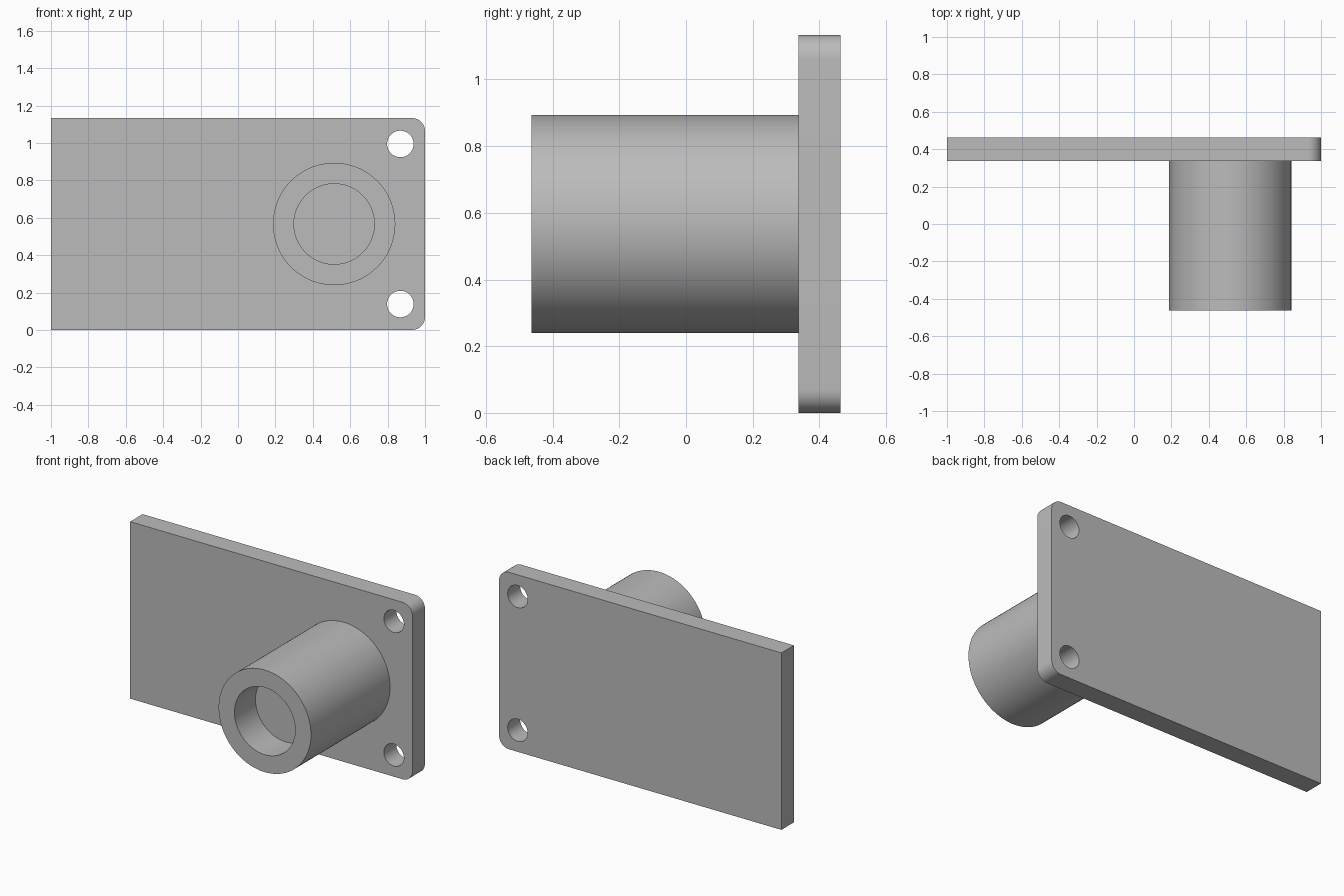
import bpy
import bmesh
from math import cos, sin, pi, radians
from mathutils import Matrix, Vector

cube = bpy.data.objects.get("Cube")
if cube:
    bpy.data.objects.remove(cube, do_unlink=True)

# Plain grey metal
GREY = (0.5, 0.5, 0.5, 1)
metal = bpy.data.materials.new("grey metal")
metal.use_nodes = True
metal.diffuse_color = GREY
metal.node_tree.nodes["Principled BSDF"].inputs["Base Color"].default_value = GREY

HEIGHT = 1.133
MID_Z = HEIGHT / 2
PLATE_FRONT, PLATE_BACK = 0.337, 0.463
TUBE_FRONT, TUBE_X = -0.463, 0.514
CORNER = 0.07


def arc(cx, cz, r, start, end, steps):
    angles = [start + (end - start) * i / steps for i in range(steps + 1)]
    return [(cx + r * cos(a), cz + r * sin(a)) for a in angles]


def finish(obj):
    obj.data.materials.clear()
    obj.data.materials.append(metal)
    bpy.ops.object.select_all(action="DESELECT")
    obj.select_set(True)
    bpy.context.view_layer.objects.active = obj
    bpy.ops.object.shade_smooth_by_angle(angle=radians(30))


# Mounting plate: outline rounded at its left end, with two bolt holes
outline = [(-1, HEIGHT), (-1, 0)]
outline += arc(1 - CORNER, CORNER, CORNER, -pi / 2, 0, 12)
outline += arc(1 - CORNER, HEIGHT - CORNER, CORNER, 0, pi / 2, 12)
holes = [arc(0.868, MID_Z + s * 0.428, 0.071, 0, 2 * pi, 48)[:-1] for s in (-1, 1)]

curve = bpy.data.curves.new("plate_outline", "CURVE")
curve.dimensions = "2D"
curve.fill_mode = "BOTH"
curve.extrude = (PLATE_BACK - PLATE_FRONT) / 2
for loop in [outline] + holes:
    spline = curve.splines.new("POLY")
    spline.points.add(len(loop) - 1)
    for point, (x, z) in zip(spline.points, loop):
        point.co = (x, z, 0, 1)
    spline.use_cyclic_u = True

helper = bpy.data.objects.new("plate_outline", curve)
bpy.context.collection.objects.link(helper)
depsgraph = bpy.context.evaluated_depsgraph_get()
mesh = bpy.data.meshes.new_from_object(helper.evaluated_get(depsgraph))
bpy.data.objects.remove(helper, do_unlink=True)
mesh.transform(Matrix.Translation((0, (PLATE_FRONT + PLATE_BACK) / 2, 0))
               @ Matrix.Rotation(pi / 2, 4, "X"))

# Weld the caps to the walls and merge the flat triangles
bm = bmesh.new()
bm.from_mesh(mesh)
bmesh.ops.remove_doubles(bm, verts=bm.verts, dist=0.0005)
bmesh.ops.dissolve_limit(bm, angle_limit=radians(1), verts=bm.verts, edges=bm.edges)
bmesh.ops.recalc_face_normals(bm, faces=bm.faces)
bm.to_mesh(mesh)
bm.free()
plate = bpy.data.objects.new("mounting_plate", mesh)
bpy.context.collection.objects.link(plate)
finish(plate)

# Boss: turned profile with a blind bore in its front end
profile = [(0, -0.25), (0.215, -0.25), (0.215, TUBE_FRONT),
           (0.327, TUBE_FRONT), (0.327, PLATE_FRONT), (0, PLATE_FRONT)]
bm = bmesh.new()
verts = [bm.verts.new((r, y, 0)) for r, y in profile]
edges = [bm.edges.new(pair) for pair in zip(verts, verts[1:])]
bmesh.ops.spin(bm, geom=verts + edges, cent=(0, 0, 0), axis=(0, 1, 0),
               angle=2 * pi, steps=96, use_merge=False)
bmesh.ops.remove_doubles(bm, verts=bm.verts, dist=0.0005)
bmesh.ops.recalc_face_normals(bm, faces=bm.faces)
bmesh.ops.translate(bm, verts=bm.verts, vec=Vector((TUBE_X, 0, MID_Z)))
mesh = bpy.data.meshes.new("bored_boss")
bm.to_mesh(mesh)
bm.free()
boss = bpy.data.objects.new("bored_boss", mesh)
bpy.context.collection.objects.link(boss)
finish(boss)
